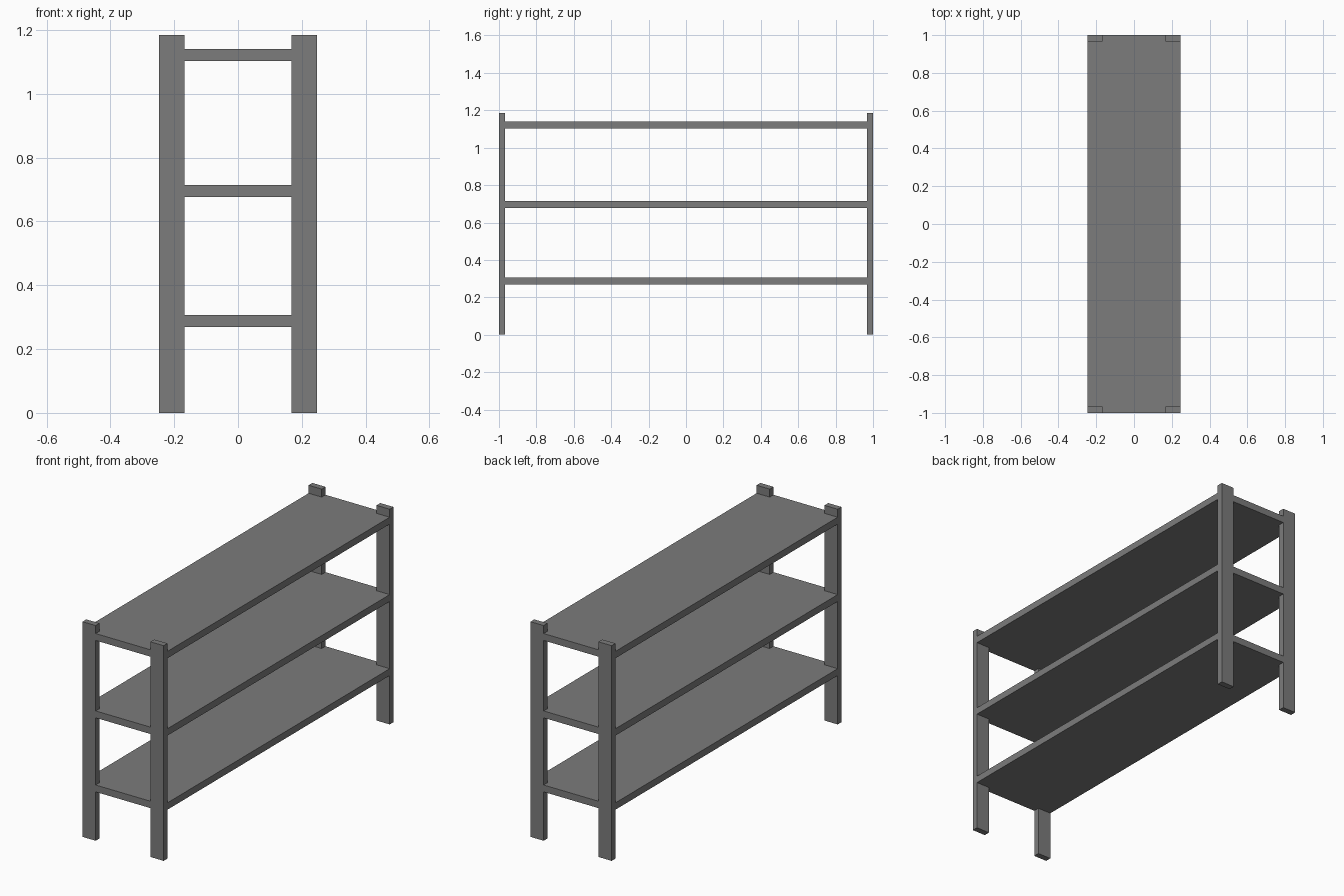
import bpy, bmesh

if "Cube" in bpy.data.objects:
    bpy.data.objects.remove(bpy.data.objects["Cube"])

HX, HY, H = 0.247, 1.0, 1.185      # half width, half length, height
PX, PY = 0.080, 0.033              # post section
THICK = 0.038                      # shelf thickness

dark = bpy.data.materials.new("dark_grey")
dark.diffuse_color = (0.2, 0.2, 0.2, 1)
dark.use_nodes = True
dark.node_tree.nodes["Principled BSDF"].inputs["Base Color"].default_value = dark.diffuse_color


def prism(name, outline, z0, z1):
    bm = bmesh.new()
    face = bm.faces.new([bm.verts.new((x, y, z0)) for x, y in outline])
    top = bmesh.ops.extrude_face_region(bm, geom=[face])["geom"]
    verts = [v for v in top if isinstance(v, bmesh.types.BMVert)]
    bmesh.ops.translate(bm, verts=verts, vec=(0, 0, z1 - z0))
    bmesh.ops.recalc_face_normals(bm, faces=bm.faces)
    mesh = bpy.data.meshes.new(name)
    bm.to_mesh(mesh)
    bm.free()
    mesh.materials.append(dark)
    obj = bpy.data.objects.new(name, mesh)
    bpy.context.collection.objects.link(obj)
    return obj


# Four flat corner posts
for sx, xn in ((-1, "left"), (1, "right")):
    for sy, yn in ((-1, "front"), (1, "back")):
        x0, x1 = sx * HX, sx * (HX - PX)
        y0, y1 = sy * HY, sy * (HY - PY)
        prism(f"{yn}_{xn}_post", [(x0, y0), (x1, y0), (x1, y1), (x0, y1)], 0, H)

# Shelves with corners notched around the posts
ix, iy = HX - PX, HY - PY
quarter = [(HX, iy), (ix, iy), (ix, HY)]
outline = (quarter
           + [(-x, y) for x, y in reversed(quarter)]
           + [(-x, -y) for x, y in quarter]
           + [(x, -y) for x, y in reversed(quarter)])
for name, z in (("lower_shelf", 0.269), ("middle_shelf", 0.677), ("upper_shelf", 1.103)):
    prism(name, outline, z, z + THICK)
